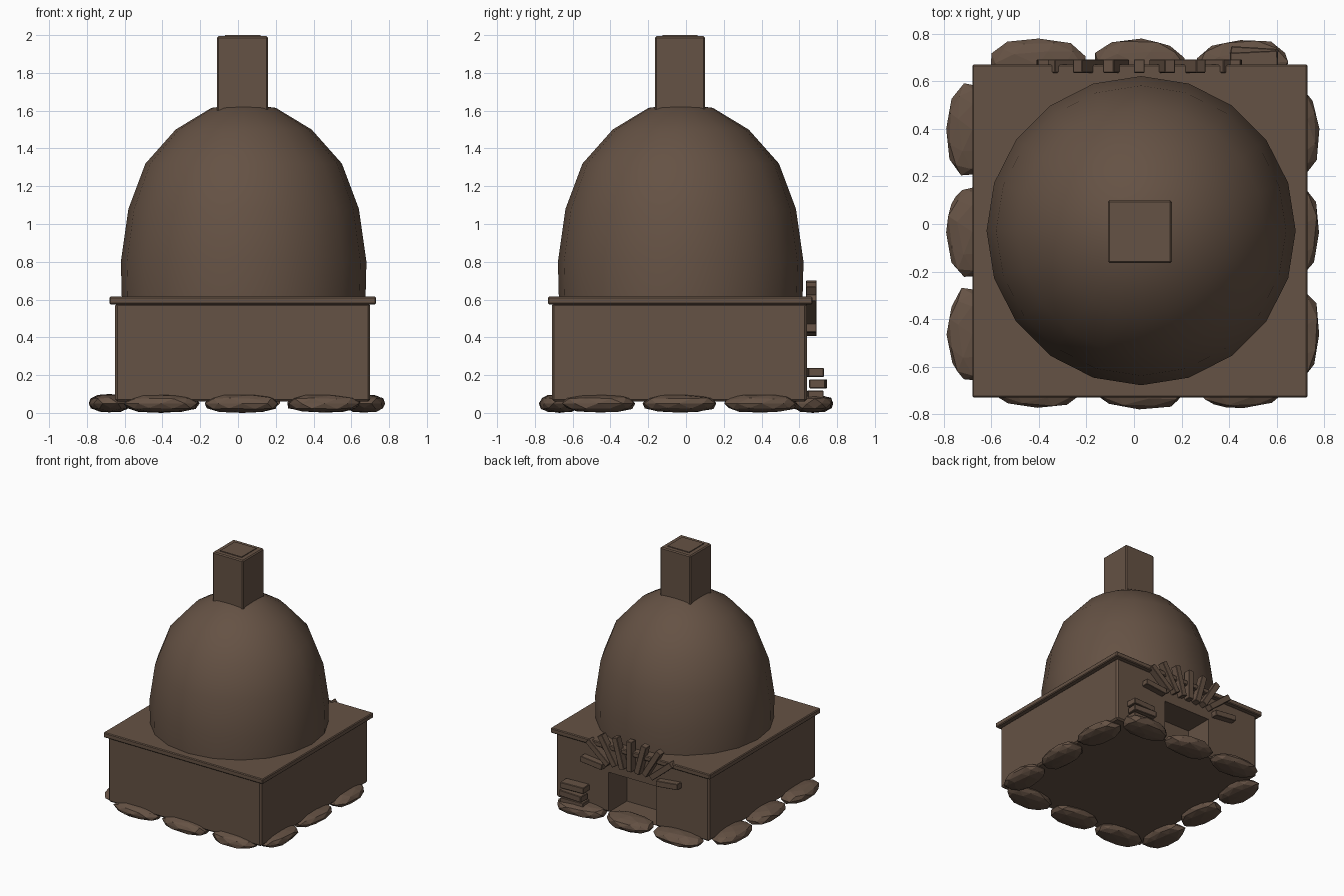
import bpy, bmesh, math, random
from mathutils import Vector, Matrix

random.seed(7)
if "Cube" in bpy.data.objects:
    bpy.data.objects.remove(bpy.data.objects["Cube"], do_unlink=True)

clay = bpy.data.materials.new("brown_clay")
clay.use_nodes = True
clay.diffuse_color = (0.13, 0.084, 0.058, 1)
clay.node_tree.nodes["Principled BSDF"].inputs["Base Color"].default_value = clay.diffuse_color

CX, CY = 0.025, -0.033      # middle of the oven body
BACK = 0.64                 # back wall plane


def add_object(name, bm):
    bmesh.ops.recalc_face_normals(bm, faces=bm.faces)
    mesh = bpy.data.meshes.new(name)
    bm.to_mesh(mesh)
    bm.free()
    mesh.materials.append(clay)
    obj = bpy.data.objects.new(name, mesh)
    bpy.context.collection.objects.link(obj)
    return obj


def block(name, low, high, bevel=0.0, turn=None):
    """Box between two corners, with optional bevel and rotation about its middle."""
    low, high = Vector(low), Vector(high)
    bm = bmesh.new()
    bmesh.ops.create_cube(bm, size=1)
    bmesh.ops.scale(bm, vec=high - low, verts=bm.verts)
    if bevel:
        bmesh.ops.bevel(bm, geom=bm.edges[:], offset=bevel, segments=1, affect='EDGES')
    if turn:
        bm.transform(turn)
    bmesh.ops.translate(bm, vec=(low + high) / 2, verts=bm.verts)
    return add_object(name, bm)


def stone(name, x, y, along, turn):
    """Faceted flat boulder lying along one side of the base."""
    bm = bmesh.new()
    bmesh.ops.create_icosphere(bm, subdivisions=2, radius=1)
    for v in bm.verts:
        v.co = Vector([math.copysign(abs(c) ** 0.85, c) for c in v.co])
        v.co *= random.uniform(0.92, 1.04)
        v.co = Vector([max(-1, min(1, c)) for c in v.co])
    bmesh.ops.scale(bm, vec=(along, 0.11, 0.05), verts=bm.verts)
    bm.transform(Matrix.Rotation(turn, 4, 'Z'))
    bmesh.ops.translate(bm, vec=(x, y, 0.05), verts=bm.verts)
    return add_object(name, bm)


# Square base with the fire opening cut into the back
base = block("base", (-0.65, -0.71, 0.06), (0.70, BACK, 0.58), 0.012)
cutter = block("opening_cutter", (-0.185, BACK - 0.23, 0.062), (0.235, BACK + 0.1, 0.38))
cutter.hide_render = True
cut = base.modifiers.new("opening", 'BOOLEAN')
cut.object = cutter
cut.solver = 'EXACT'
bpy.context.view_layer.objects.active = base
bpy.ops.object.modifier_apply(modifier=cut.name)
bpy.data.objects.remove(cutter, do_unlink=True)

# Overhanging slab
block("slab", (-0.68, -0.73, 0.575), (0.73, 0.67, 0.615), 0.006)

# Domed oven turned from a profile
profile = [(0.645, 0.6), (0.65, 0.8), (0.61, 1.08), (0.52, 1.32),
           (0.36, 1.5), (0.17, 1.615), (0, 1.635)]
bm = bmesh.new()
points = [bm.verts.new((r, 0, z)) for r, z in profile]
edges = [bm.edges.new(pair) for pair in zip(points, points[1:])]
bmesh.ops.spin(bm, geom=points + edges, cent=(0, 0, 0), axis=(0, 0, 1),
               angle=math.tau, steps=20)
bmesh.ops.remove_doubles(bm, verts=bm.verts, dist=0.001)
bmesh.ops.translate(bm, vec=(0.03, -0.028, 0), verts=bm.verts)
dome = add_object("dome", bm)
for p in dome.data.polygons:
    p.use_smooth = True

# Chimney with a shallow cap
block("chimney", (-0.11, -0.165, 1.5), (0.16, 0.10, 1.994), 0.008)
block("chimney_cap", (-0.07, -0.125, 1.97), (0.12, 0.06, 2.0))

# Fan of thin bricks over the opening: inner and outer ends, mirrored
fan = [((0, 0.46), (0, 0.70)), ((0.065, 0.46), (0.13, 0.695)),
       ((0.13, 0.465), (0.26, 0.68)), ((0.19, 0.46), (0.37, 0.61)),
       ((0.24, 0.43), (0.43, 0.45))]
for i, (inner, outer) in enumerate(fan):
    for side in ((1, -1) if i else (1,)):
        dx, dz = (outer[0] - inner[0]) * side, outer[1] - inner[1]
        x, z = (inner[0] + outer[0]) / 2 * side + 0.022, (inner[1] + outer[1]) / 2
        half = Vector((math.hypot(dx, dz) / 2, 0.028, 0.023))
        middle = Vector((x, 0.664, z))
        block(f"arch_brick_{i}_{'left' if side > 0 else 'right'}", middle - half,
              middle + half, 0.003, Matrix.Rotation(-math.atan2(dz, dx), 4, 'Y'))

# Small stack of bricks beside the opening
for i, (y, turn) in enumerate([(0.685, 0.02), (0.70, -0.06), (0.683, 0.05)]):
    z = 0.07 + 0.06 * i
    block(f"stacked_brick_{i}", (0.405, y - 0.042, z), (0.605, y + 0.042, z + 0.048),
          0.004, Matrix.Rotation(turn, 4, 'Z'))

# Ring of three boulders on each side
for i, offset in enumerate((-0.43, 0, 0.43)):
    wobble = random.uniform(-0.05, 0.05)
    stone(f"front_stone_{i}", CX + offset, -0.67, 0.205, wobble)
    stone(f"back_stone_{i}", CX + offset, 0.67, 0.205, wobble * 2)
    stone(f"left_stone_{i}", 0.67, CY + offset, 0.2, math.pi / 2 + wobble)
    stone(f"right_stone_{i}", -0.68, CY + offset, 0.2, math.pi / 2 - wobble)
